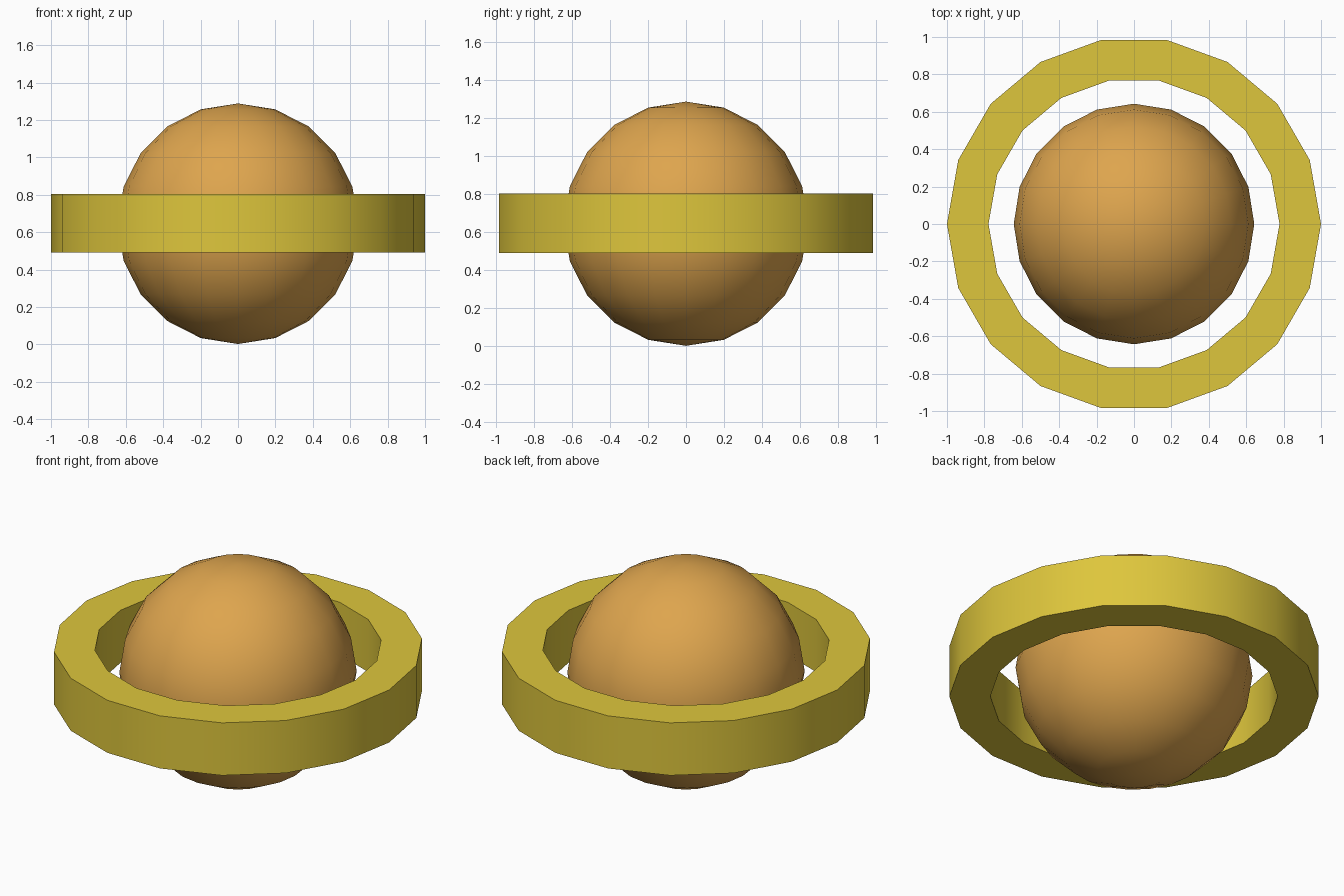
import bpy, bmesh, math

if "Cube" in bpy.data.objects:
    bpy.data.objects.remove(bpy.data.objects["Cube"])


def material(name, rgb):
    m = bpy.data.materials.new(name)
    m.diffuse_color = (*rgb, 1.0)
    m.use_nodes = True
    m.node_tree.nodes["Principled BSDF"].inputs["Base Color"].default_value = m.diffuse_color
    return m


def add_object(name, bm, mat):
    bmesh.ops.recalc_face_normals(bm, faces=bm.faces)
    mesh = bpy.data.meshes.new(name)
    bm.to_mesh(mesh)
    bm.free()
    mesh.materials.append(mat)
    obj = bpy.data.objects.new(name, mesh)
    bpy.context.collection.objects.link(obj)
    bpy.context.view_layer.objects.active = obj
    obj.select_set(True)
    bpy.ops.object.shade_smooth_by_angle(angle=math.radians(40))
    obj.select_set(False)
    return obj


orange = material("planet orange", (0.73, 0.376, 0.076))
yellow = material("ring yellow", (0.73, 0.565, 0.045))

# Planet: 20-sided smooth ball
bm = bmesh.new()
bmesh.ops.create_uvsphere(bm, u_segments=20, v_segments=10, radius=0.643)
planet = add_object("planet", bm, orange)
planet.location.z = 0.645

# Ring: rectangular section swept round 18 sides
SIDES = 18
profile = [(1.0, 0.49), (1.0, 0.804), (0.778, 0.804), (0.778, 0.49)]
bm = bmesh.new()
loops = []
for i in range(SIDES):
    a = 2 * math.pi * i / SIDES
    loops.append([bm.verts.new((r * math.cos(a), r * math.sin(a), z))
                  for r, z in profile])
for i in range(SIDES):
    p, q = loops[i], loops[(i + 1) % SIDES]
    for j in range(4):
        k = (j + 1) % 4
        bm.faces.new((p[j], q[j], q[k], p[k]))
add_object("ring", bm, yellow)
